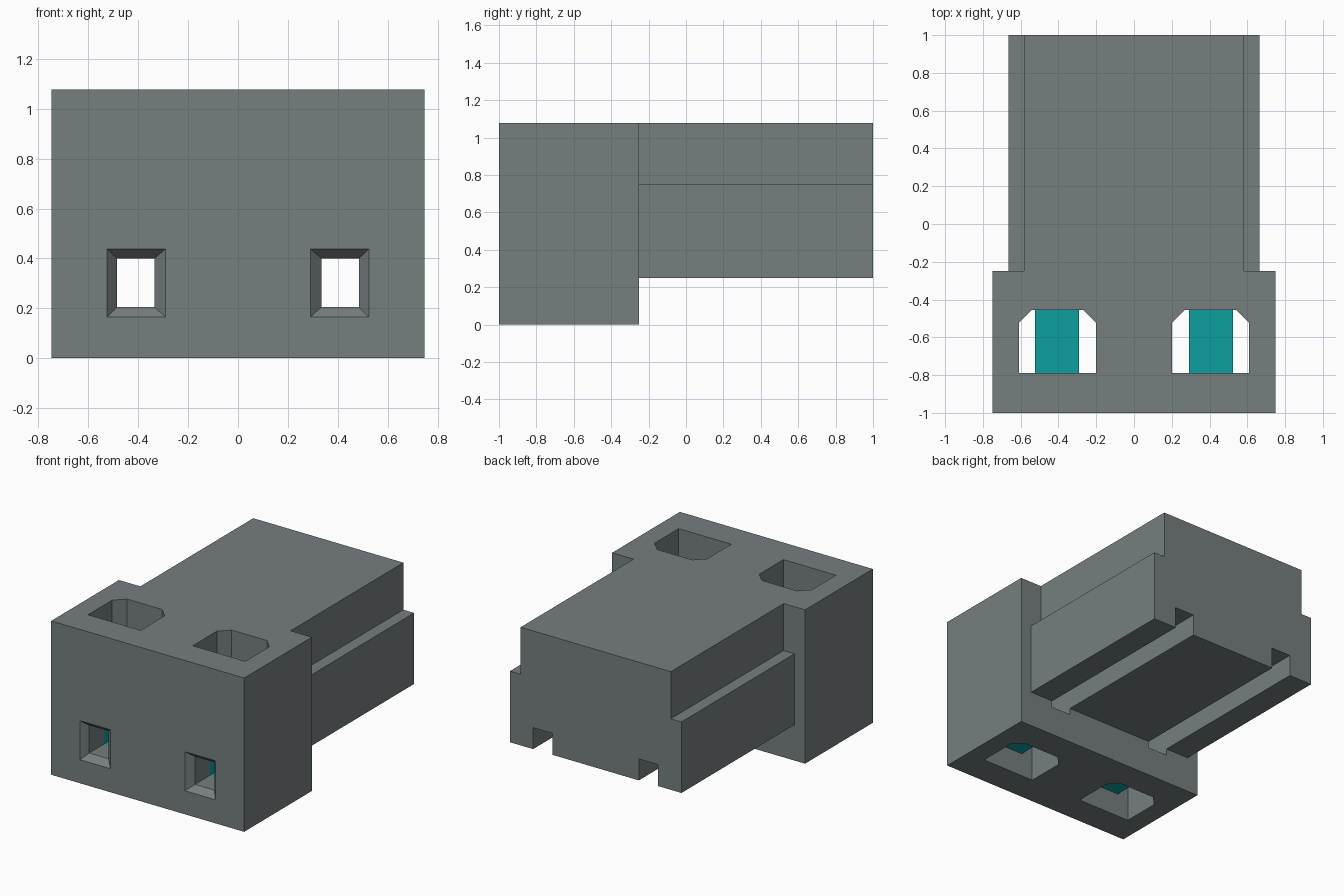
import bpy, bmesh

if "Cube" in bpy.data.objects:
    bpy.data.objects.remove(bpy.data.objects["Cube"])

H = 1.078                      # overall height
Y_STEP = -0.25                 # back of the front block
HOLE_X, HOLE_Z = (0.335, 0.485), (0.205, 0.40)   # wire tunnel section
RIM_X, RIM_Z = (0.29, 0.525), (0.165, 0.438)     # flared mouth / cage section
WELL_Y = (-0.79, -0.455)


def material(name, rgb):
    m = bpy.data.materials.new(name)
    m.diffuse_color = (*rgb, 1)
    m.use_nodes = True
    m.node_tree.nodes["Principled BSDF"].inputs["Base Color"].default_value = m.diffuse_color
    return m


def loft(name, rings, mat):
    """Closed solid through rings that have equal point counts."""
    bm = bmesh.new()
    loops = [[bm.verts.new(p) for p in ring] for ring in rings]
    n = len(loops[0])
    for a, b in zip(loops, loops[1:]):
        for i in range(n):
            bm.faces.new((a[i], a[(i + 1) % n], b[(i + 1) % n], b[i]))
    bm.faces.new(loops[0])
    bm.faces.new(loops[-1])
    bmesh.ops.recalc_face_normals(bm, faces=bm.faces)
    me = bpy.data.meshes.new(name)
    bm.to_mesh(me)
    bm.free()
    me.materials.append(mat)
    ob = bpy.data.objects.new(name, me)
    bpy.context.collection.objects.link(ob)
    return ob


def along_y(name, profile, y0, y1, mat):
    return loft(name, [[(x, y, z) for x, z in profile] for y in (y0, y1)], mat)


def rect(xs, zs, s=1):
    return [(s * xs[0], zs[0]), (s * xs[1], zs[0]), (s * xs[1], zs[1]), (s * xs[0], zs[1])]


def boolean(target, tool, op):
    """Apply a boolean, then discard the tool object."""
    mod = target.modifiers.new(op, 'BOOLEAN')
    mod.object, mod.operation, mod.solver = tool, op, 'EXACT'
    bpy.context.view_layer.objects.active = target
    bpy.ops.object.modifier_apply(modifier=mod.name)
    bpy.data.objects.remove(tool)


grey = material("housing grey", (0.181, 0.209, 0.212))
teal = material("clamp teal", (0.004, 0.352, 0.352))

# Housing: tall front block joined to the stepped plug body
housing = along_y("housing", rect((-0.748, 0.748), (0, H)), -1, Y_STEP, grey)
plug = [(-0.665, 0.25), (0.665, 0.25), (0.665, 0.748), (0.582, 0.748),
        (0.582, H), (-0.582, H), (-0.582, 0.748), (-0.665, 0.748)]
boolean(housing, along_y("plug_body", plug, Y_STEP - 0.1, 1, grey), 'UNION')

for s in (-1, 1):
    # Wire tunnel, which becomes an open slot under the plug body
    boolean(housing, along_y("tunnel_cutter", rect(HOLE_X, HOLE_Z, s), -1.1, 1.1, grey), 'DIFFERENCE')

    # Flared tunnel mouth, extended past the front face along its slope
    d = 0.045
    outer = rect((2 * RIM_X[0] - HOLE_X[0], 2 * RIM_X[1] - HOLE_X[1]),
                 (2 * RIM_Z[0] - HOLE_Z[0], 2 * RIM_Z[1] - HOLE_Z[1]), s)
    mouth = loft("mouth_cutter", [[(x, -1 - d, z) for x, z in outer],
                                  [(x, -1 + d, z) for x, z in rect(HOLE_X, HOLE_Z, s)]], grey)
    boolean(housing, mouth, 'DIFFERENCE')

    # Vertical well with two chamfered corners
    y0, y1 = WELL_Y
    well = [(0.202, y0), (0.61, y0), (0.61, -0.523), (0.542, y1), (0.27, y1), (0.202, -0.523)]
    cutter = loft("well_cutter", [[(s * x, y, z) for x, y in well] for z in (-0.1, H + 0.1)], grey)
    boolean(housing, cutter, 'DIFFERENCE')

    # Hollow clamp cage across the well
    side = "left" if s < 0 else "right"
    cage = along_y("clamp_cage_" + side, rect(RIM_X, RIM_Z, s), y0, y1, teal)
    boolean(cage, along_y("cage_cutter", rect(HOLE_X, HOLE_Z, s), y0 - 0.1, y1 + 0.1, teal), 'DIFFERENCE')
